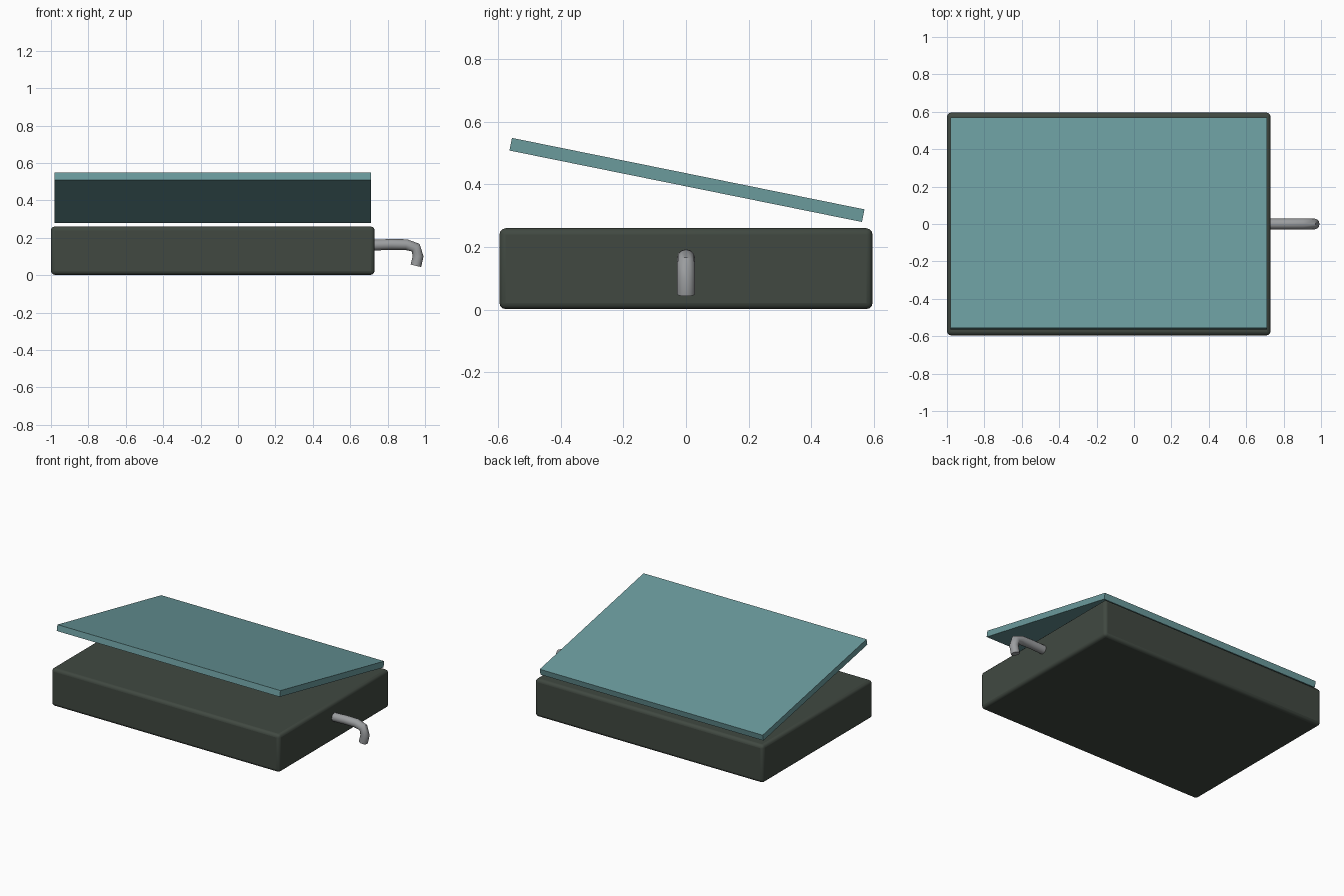
import bpy
import math

cube = bpy.data.objects.get("Cube")
if cube:
    bpy.data.objects.remove(cube, do_unlink=True)


def make_material(name, rgb, metallic=0.0):
    mat = bpy.data.materials.new(name)
    mat.use_nodes = True
    mat.diffuse_color = (*rgb, 1)
    bsdf = mat.node_tree.nodes["Principled BSDF"]
    bsdf.inputs["Base Color"].default_value = (*rgb, 1)
    bsdf.inputs["Metallic"].default_value = metallic
    return mat


def make_box(name, center, size, mat, tilt=0.0):
    bpy.ops.mesh.primitive_cube_add(size=1, location=center)
    obj = bpy.context.object
    obj.name = name
    obj.scale = size
    bpy.ops.object.transform_apply(location=False, rotation=False, scale=True)
    obj.rotation_euler.x = tilt
    obj.data.materials.append(mat)
    return obj


dark_green = make_material("dark green", (0.052, 0.066, 0.053))
teal = make_material("teal", (0.145, 0.325, 0.335))
grey = make_material("pipe grey", (0.33, 0.34, 0.35))

# Rounded base block
base = make_box("base", (-0.135, 0, 0.131), (1.73, 1.19, 0.258), dark_green)
bevel = base.modifiers.new("rounded_edges", "BEVEL")
bevel.width = 0.02
bevel.segments = 3
bpy.ops.object.shade_smooth_by_angle(angle=math.radians(35))

# Thin panel hovering over the base, raised at the front
make_box("tilted_panel", (-0.135, 0.003, 0.414), (1.69, 1.147, 0.041), teal, tilt=-0.2)

# Bent outlet pipe on the left side
path = [(0.70, 0.16), (0.82, 0.164), (0.90, 0.163), (0.95, 0.147),
        (0.963, 0.10), (0.951, 0.05)]
curve = bpy.data.curves.new("outlet_pipe", "CURVE")
curve.dimensions = "3D"
curve.bevel_depth = 0.029
curve.bevel_resolution = 4
curve.use_fill_caps = True
spline = curve.splines.new("POLY")
spline.points.add(len(path) - 1)
for point, (x, z) in zip(spline.points, path):
    point.co = (x, 0, z, 1)
pipe = bpy.data.objects.new("outlet_pipe", curve)
bpy.context.collection.objects.link(pipe)
curve.materials.append(grey)

# Turn the pipe into a smooth mesh with sharp ends
bpy.ops.object.select_all(action="DESELECT")
pipe.select_set(True)
bpy.context.view_layer.objects.active = pipe
bpy.ops.object.convert(target="MESH")
bpy.ops.object.shade_smooth_by_angle(angle=math.radians(50))
